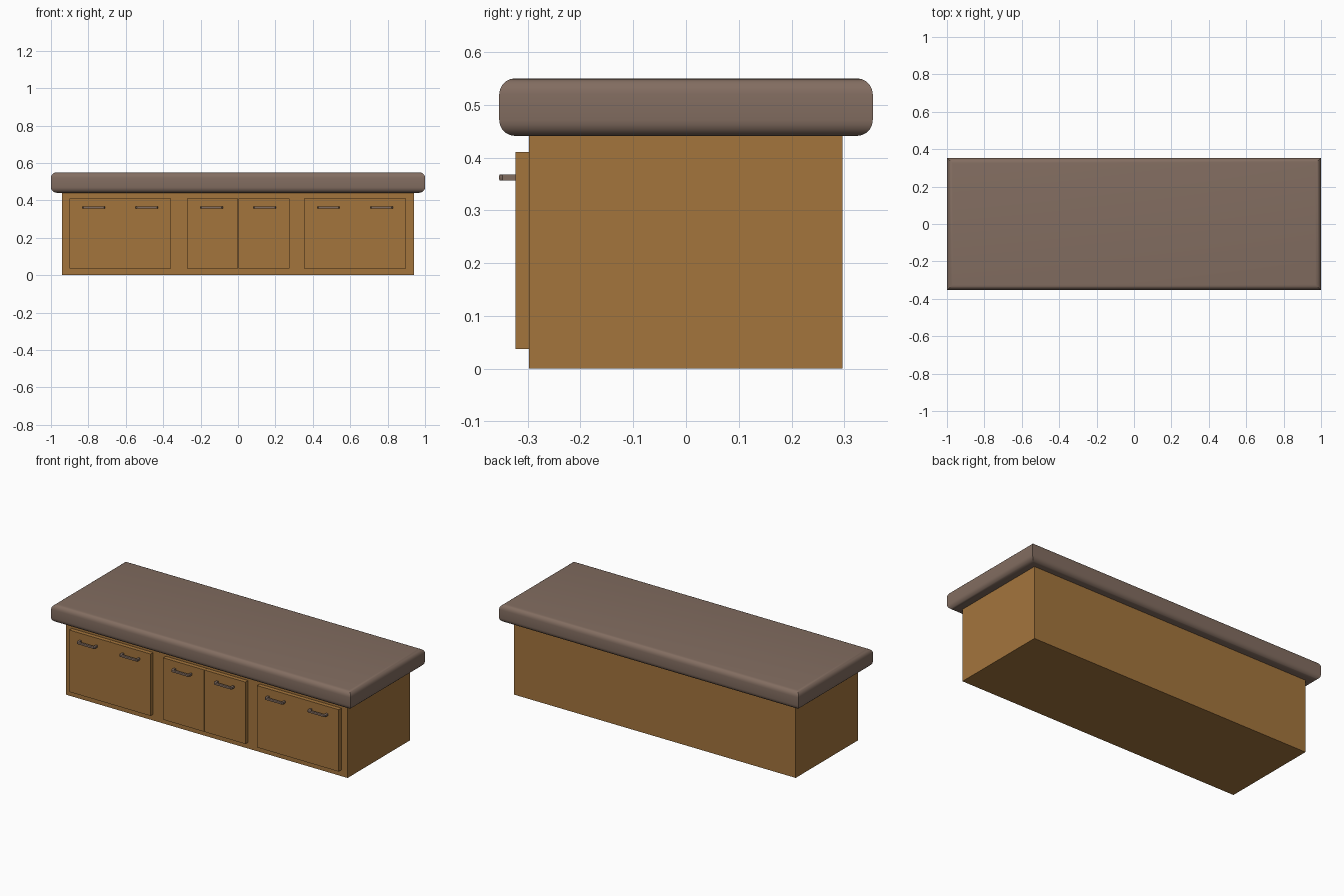
import bpy, bmesh, math

if "Cube" in bpy.data.objects:
    bpy.data.objects.remove(bpy.data.objects["Cube"])


def material(name, rgb):
    m = bpy.data.materials.new(name)
    m.diffuse_color = (*rgb, 1)
    m.use_nodes = True
    m.node_tree.nodes["Principled BSDF"].inputs["Base Color"].default_value = m.diffuse_color
    return m


WOOD = material("warm_wood", (0.37, 0.178, 0.046))
STONE = material("brown_stone", (0.225, 0.153, 0.118))


def finish(name, bm, mat):
    bmesh.ops.recalc_face_normals(bm, faces=bm.faces[:])
    me = bpy.data.meshes.new(name)
    bm.to_mesh(me)
    bm.free()
    me.materials.append(mat)
    ob = bpy.data.objects.new(name, me)
    bpy.context.collection.objects.link(ob)
    return ob


def smooth(ob):
    bpy.ops.object.select_all(action='DESELECT')
    ob.select_set(True)
    bpy.context.view_layer.objects.active = ob
    bpy.ops.object.shade_smooth_by_angle(angle=math.radians(35))


def box(name, x0, x1, y0, y1, z0, z1, mat):
    bm = bmesh.new()
    bmesh.ops.create_cube(bm, size=1)
    for v in bm.verts:
        v.co = (x1 if v.co.x > 0 else x0,
                y1 if v.co.y > 0 else y0,
                z1 if v.co.z > 0 else z0)
    return finish(name, bm, mat)


# Cabinet body
box("cabinet_body", -0.94, 0.94, -0.298, 0.297, 0, 0.45, WOOD)

# Countertop: stacked rectangles with rounded rims and mitred corners
R, Z0, Z1, HX, HY, N = 0.03, 0.441, 0.55, 1.0, 0.354, 5
rim = []
for i in range(N + 1):
    a = math.pi / 2 * i / N
    rim.append((R * (1 - math.sin(a)), Z0 + R * (1 - math.cos(a))))
rim += [(d, Z0 + Z1 - z) for d, z in reversed(rim)]
bm = bmesh.new()
rings = [[bm.verts.new((sx * (HX - d), sy * (HY - d), z))
          for sx, sy in ((-1, -1), (1, -1), (1, 1), (-1, 1))] for d, z in rim]
for a, b in zip(rings, rings[1:]):
    for i in range(4):
        j = (i + 1) % 4
        bm.faces.new((a[i], a[j], b[j], b[i]))
bm.faces.new(rings[0])
bm.faces.new(rings[-1])
smooth(finish("countertop", bm, STONE))


# Bow handle: rectangular ring swept along a U path, with softened edges
def handle(name, cx):
    w, t, yb, yf, z0, z1 = 0.06, 0.012, -0.321, -0.354, 0.356, 0.368
    path = [(-w, yb), (-w, yf + 0.006), (-w + 0.006, yf), (w - 0.006, yf),
            (w, yf + 0.006), (w, yb), (w - t, yb), (w - t, yf + t),
            (-w + t, yf + t), (-w + t, yb)]
    bm = bmesh.new()
    face = bm.faces.new([bm.verts.new((cx + x, y, z0)) for x, y in path])
    ext = bmesh.ops.extrude_face_region(bm, geom=[face])
    for v in ext["geom"]:
        if isinstance(v, bmesh.types.BMVert):
            v.co.z = z1
    long_edges = [e for e in bm.edges
                  if abs(e.verts[0].co.z - e.verts[1].co.z) < 1e-5
                  and max(v.co.y for v in e.verts) < yb - 0.001]
    bmesh.ops.bevel(bm, geom=long_edges, offset=0.0025, segments=2,
                    profile=0.5, affect='EDGES')
    smooth(finish(name, bm, STONE))


# Three pairs of doors, each door with one handle
G = 0.001
for n, (c, half) in enumerate(((-0.629, 0.271), (0.001, 0.274), (0.626, 0.272))):
    for side, s in (("left", -1), ("right", 1)):
        a, b = sorted((c + s * G / 2, c + s * half))
        box(f"door_{n + 1}_{side}", a, b, -0.323, -0.297, 0.037, 0.41, WOOD)
        handle(f"handle_{n + 1}_{side}", c + s * 0.142)
